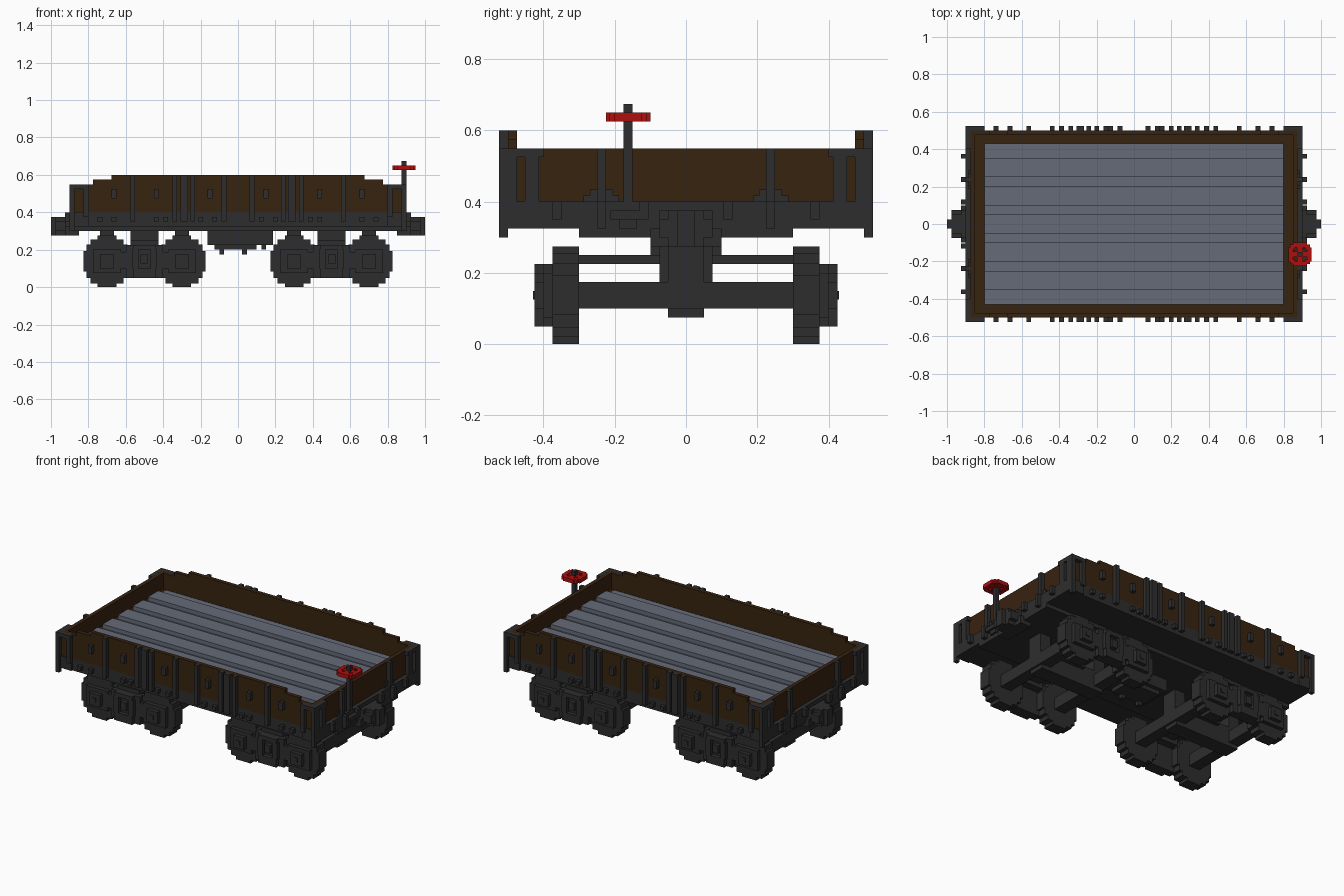
import bpy
import bmesh
from itertools import product
from mathutils import Matrix, Vector

if "Cube" in bpy.data.objects:
    bpy.data.objects.remove(bpy.data.objects["Cube"], do_unlink=True)

UNIT = 0.025  # every part is laid out on a block grid of this size


def material(name, r, g, b):
    mat = bpy.data.materials.new(name)
    mat.use_nodes = True
    mat.diffuse_color = (r, g, b, 1)
    mat.node_tree.nodes["Principled BSDF"].inputs["Base Color"].default_value = (r, g, b, 1)
    return mat


IRON = material("dark iron", .027, .027, .028)
WOOD = material("brown wood", .039, .017, .005)
SLATE = material("slate planks", .13, .145, .19)
RED = material("red paint", .42, .005, .005)


def part(name, mat, boxes, mirror=""):
    """Boxes are (x range, y range, z range) in grid units, mirrored over the named axes."""
    bm = bmesh.new()
    sides = product((1, -1) if "x" in mirror else (1,), (1, -1) if "y" in mirror else (1,))
    for sx, sy in sides:
        for box in boxes:
            low, high = Vector([r[0] for r in box]), Vector([r[1] for r in box])
            mid, size = (low + high) / 2, high - low
            mid.x *= sx
            mid.y *= sy
            place = Matrix.Translation(mid * UNIT) @ Matrix.Diagonal((*(size * UNIT), 1))
            bmesh.ops.create_cube(bm, size=1, matrix=place)
    mesh = bpy.data.meshes.new(name)
    bm.to_mesh(mesh)
    bm.free()
    mesh.materials.append(mat)
    obj = bpy.data.objects.new(name, mesh)
    bpy.context.collection.objects.link(obj)
    return obj


def around(c, half):
    return (c - half, c + half)


# Underframe
part("underframe", IRON, [
    (around(0, 35.5), around(0, 12), (12, 16)),
    (around(0, 35.5), around(0, 20), (13, 16)),
])
part("end_sill", IRON, [((35, 36), (-12, 12), (12, 16)), ((35, 36), (-20, 20), (13, 16))], "x")

# Wooden tub: stepped sides and lower ends
part("tub_bottom", WOOD, [(around(0, 34.5), around(0, 19.5), (16, 18))])
part("side_wall", WOOD, [
    (around(0, 35), (19, 20), (16, 22)),
    (around(0, 31), (19, 20), (22, 23)),
    (around(0, 27), (19, 20), (23, 24)),
], "y")
part("end_wall", WOOD, [((34, 35), around(0, 19), (16, 22))], "x")

# Floor: low deck with five raised planks
part("floor_deck", SLATE, [(around(0, 32), around(0, 17.2), (17, 19))])
part("floor_planks", SLATE, [(around(0, 32), around(6 * i, 2), (18, 20)) for i in range(-2, 3)])

# Corner irons
part("corner_post", IRON, [
    ((35, 36), (20, 21), (12, 22)),
    ((34.5, 36), (19, 20), (13, 22)),
    ((32, 35), (20, 20.4), (13, 16)),
    ((32, 36), (20, 21), (21, 22)),
    ((35, 36), (16, 21), (21, 22)),
], "xy")

# Ribs along the sides, with small stake pockets and rivets
ribs = [(around(x, .5), (20, 21), (14, 24)) for x in (3, 9.7, 13.5, 22.5)]
ribs += [(around(11.5, .8), (20, 21), (14, 24)), (around(32.5, .5), (20, 21), (15, 22))]
part("side_rib", IRON, ribs, "xy")
part("side_pocket", IRON,
     [(around(x, .5), (20, 21), (19, 21)) for x in (6, 17.5, 26.5)], "xy")
part("side_rivet", IRON,
     [(around(x, .5), (20, 21), (14, 15)) for x in (5, 8, 15.5, 17.5, 26.5, 29.5)], "xy")

# Ribs and gussets on the ends
part("end_rib", IRON, [
    ((35, 36), around(17.3, .8), (16, 21)),
    ((35, 36), around(9.5, .5), (14, 22)),
    ((35, 35.4), around(9.5, 2), (16, 16.7)),
    ((35, 35.4), around(9.5, 1.3), (16, 17.4)),
    ((36, 37), around(9.5, .5), (13, 16)),
    ((36, 37), around(14.5, .5), (14, 16)),
    ((36, 37), around(4.7, .5), (14, 16)),
], "xy")

# Couplers
part("coupler", IRON, [
    ((34, 37), around(0, 4), (11, 13)),
    ((35.5, 37), around(0, 3), (12, 15)),
    ((36, 40), around(0, 1), (11, 14)),
    ((37, 39), around(0, 2), (11, 15)),
    ((37, 39), around(0, 3), (12, 14)),
    ((39, 40), around(0, 1), (12, 15)),
], "x")

# Brake gear under the middle
part("brake_gear", IRON, [
    ((-6.5, 7.5), around(0, 4), (9, 12)),
    ((-5, 4), around(0, 3), (8, 9)),
    (around(-3.5, .5), around(-2.5, .5), (7, 10)),
    (around(1.4, .5), around(-2.5, .5), (7, 10)),
    (around(5.5, .5), around(2.5, .5), (8, 10)),
])

# Trucks: blocky wheels, axles, frames and a centre beam
WHEEL_STEPS = ((2, 5.5), (3.5, 4.7), (4.4, 3.6), (5, 2.2))  # half width, half height
for label, cx in (("right", -20), ("left", 20)):
    wheels, hubs, axles = [], [], []
    for x in (cx - 8, cx + 8):
        wheels += [(around(x, w), (12, 15), around(5.5, h)) for w, h in WHEEL_STEPS]
        hubs += [(around(x, 3), (15, 16), around(5.5, 2.5)),
                 (around(x, 1.5), (15, 17), around(5.5, 1.5)),
                 (around(x, .5), (16, 17.2), around(5.5, .5))]
        axles.append((around(x, 1.5), around(0, 12), (4, 7)))
    part(label + "_wheels", IRON, wheels, "y")
    part(label + "_axle_boxes", IRON, hubs, "y")
    part(label + "_axles", IRON, axles)
    part(label + "_side_frame", IRON, [
        (around(cx, 8), (14, 16), (4, 7.5)),
        (around(cx, 4), (14, 16), (2, 9)),
        (around(cx, 2.5), (14, 17), (2, 4)),
        (around(cx, 2.5), (14, 17), (8, 9)),
        (around(cx - 2, .7), (14, 17), (4, 8)),
        (around(cx + 2, .7), (14, 17), (4, 8)),
        (around(cx, .8), (15, 17), (5, 7)),
        (around(cx, 3), (12, 15), (8, 10)),
    ], "y")
    part(label + "_centre_beam", IRON, [
        (around(cx, 9), around(0, 2), (3, 8)),
        (around(cx, 3), around(0, 3), (7, 12)),
        (around(cx, 2), around(0, 13), (9, 10)),
        (around(cx - 8, 1.5), around(0, 2), (7, 12)),
        (around(cx + 8, 1.5), around(0, 2), (7, 12)),
    ])

# Hand brake at the left end
BX, BY = 35.5, -6.5
part("brake_post", IRON, [
    (around(BX, .5), around(BY, .5), (14, 27)),
    ((35, 37), around(BY, 2), (14, 15)),
    ((35, 36.5), around(BY, 1), (13, 15)),
])
rim = [(around(BX + s * 2, .5), around(BY, 1.5), (25, 26)) for s in (-1, 1)]
rim += [(around(BX, 1.5), around(BY + s * 2, .5), (25, 26)) for s in (-1, 1)]
rim += [(around(BX + sx * 1.6, .5), around(BY + sy * 1.6, .5), (25, 26))
        for sx, sy in product((-1, 1), repeat=2)]
rim += [(around(BX, 2.5), around(BY, .6), (25.1, 25.9)), (around(BX, .6), around(BY, 2.5), (25.1, 25.9))]
part("brake_wheel", RED, rim)
